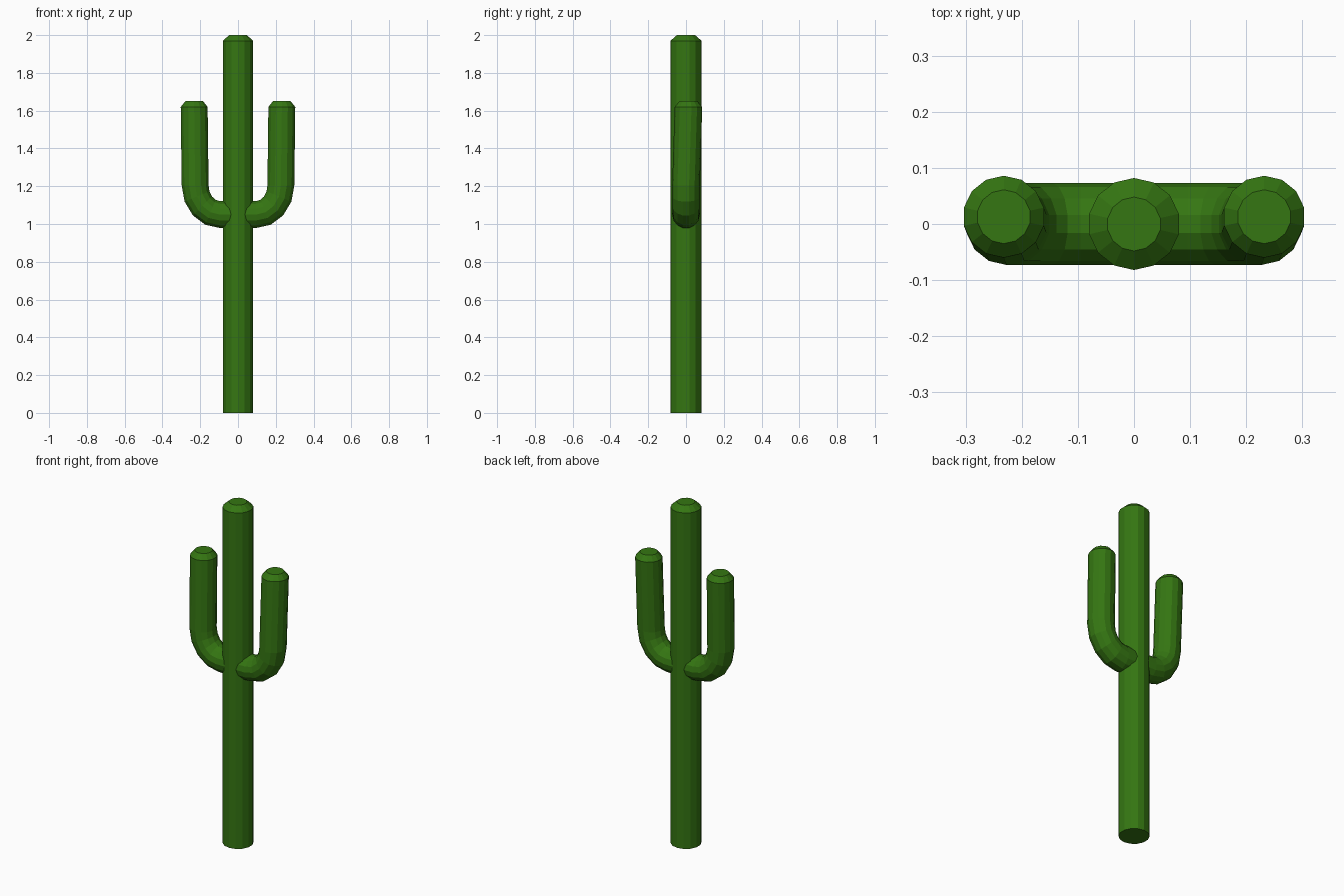
import bpy, bmesh, math
from mathutils import Vector

if "Cube" in bpy.data.objects:
    bpy.data.objects.remove(bpy.data.objects["Cube"])

green = bpy.data.materials.new("cactus_green")
green.diffuse_color = (0.035, 0.18, 0.006, 1)
green.use_nodes = True
green.node_tree.nodes["Principled BSDF"].inputs["Base Color"].default_value = green.diffuse_color


def tube(name, path, radii, tangents, sides, mirror=1):
    """Loft flat-shaded rings along a path that bends in the xz plane."""
    bm = bmesh.new()
    rings = []
    for p, r, t in zip(path, radii, tangents):
        u = Vector((t[1], 0, -t[0])).normalized()
        v = Vector((0, 1, 0))
        ring = []
        for i in range(sides):
            a = math.tau * i / sides + math.pi / 2
            co = Vector(p) + r * (u * math.cos(a) + v * math.sin(a))
            co.x *= mirror
            ring.append(bm.verts.new(co))
        rings.append(ring)
    for a, b in zip(rings, rings[1:]):
        for i in range(sides):
            j = (i + 1) % sides
            bm.faces.new((a[i], a[j], b[j], b[i]))
    bm.faces.new(rings[0])
    bm.faces.new(rings[-1])
    bmesh.ops.recalc_face_normals(bm, faces=bm.faces)
    mesh = bpy.data.meshes.new(name)
    bm.to_mesh(mesh)
    bm.free()
    mesh.materials.append(green)
    obj = bpy.data.objects.new(name, mesh)
    bpy.context.collection.objects.link(obj)
    return obj


# Trunk with a bevelled tip
up = (0, 1)
tube("trunk", [(0, 0, 0), (0, 0, 1.97), (0, 0, 2.0)],
     [0.082, 0.082, 0.048], [up] * 3, 14)

# Arms: out of the trunk, a quarter bend, then up with a slight lean
path = [(0, 0, 1.05), (0.095, 0, 1.05)]
tangents = [(1, 0), (1, 0)]
for k in range(1, 5):
    a = math.radians(90 * k / 4)
    path.append((0.095 + 0.132 * math.sin(a), 0, 1.05 + 0.155 * (1 - math.cos(a))))
    tangents.append((math.cos(a), math.sin(a)))
path += [(0.232, 0.013, 1.62), (0.232, 0.013, 1.65)]
tangents += [up, up]
radii = [0.073] * 7 + [0.048]
for side, m in (("right", 1), ("left", -1)):
    tube(side + "_arm", path, radii, tangents, 14, m)
